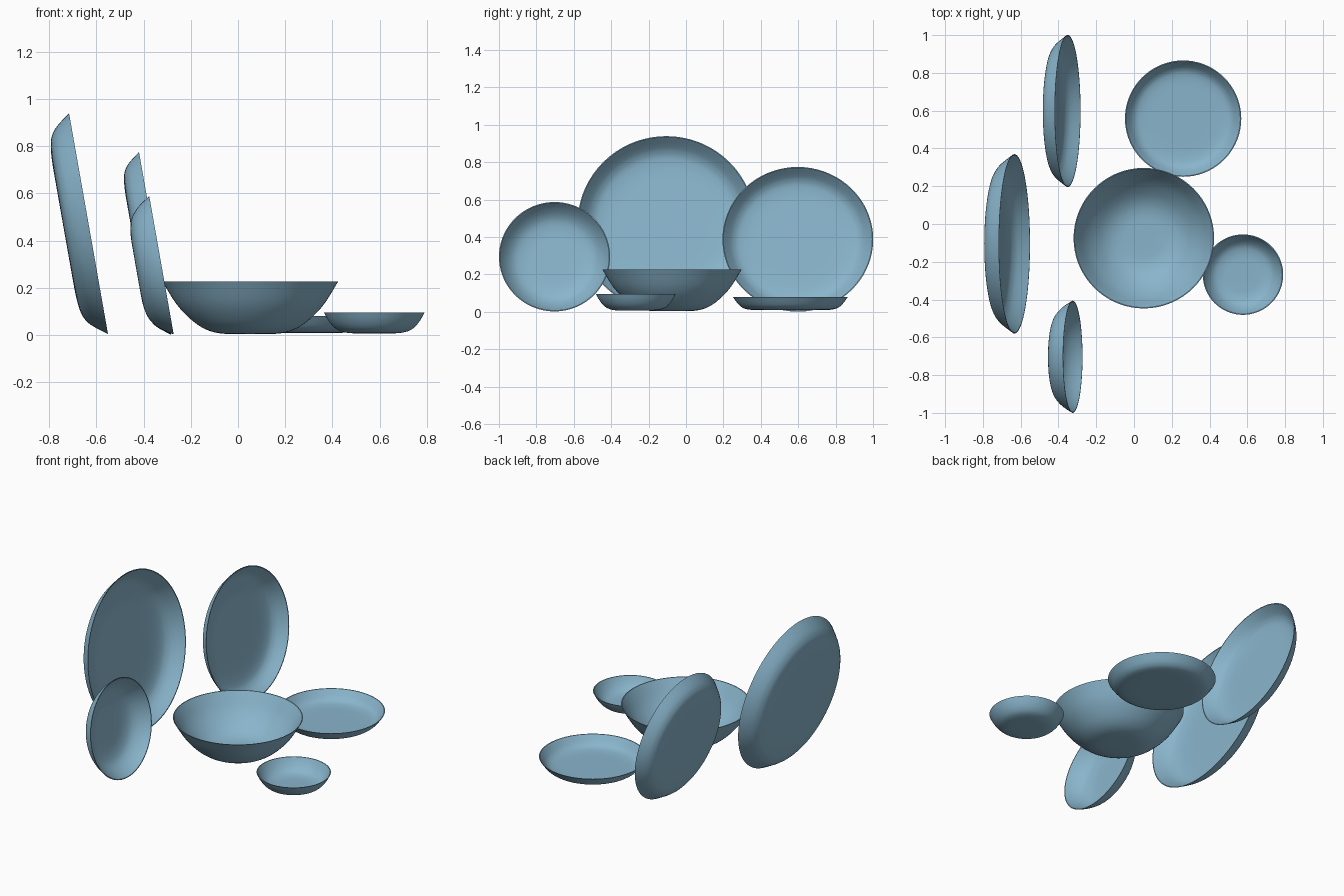
import bpy, bmesh, math
from mathutils import Vector, Matrix

cube = bpy.data.objects.get("Cube")
if cube:
    bpy.data.objects.remove(cube)

# One glazed blue for every dish
glaze = bpy.data.materials.new("blue_glaze")
glaze.use_nodes = True
colour = (0.25, 0.46, 0.60, 1)
glaze.diffuse_color = colour
glaze.node_tree.nodes["Principled BSDF"].inputs["Base Color"].default_value = colour

# Outer half profiles as (radius, height) fractions, from foot to rim
PLATE = [(0, 0), (0.3, 0), (0.62, 0.01), (0.78, 0.1), (0.86, 0.27), (0.92, 0.53), (1, 1)]
DISH = [(0, 0), (0.3, 0), (0.52, 0.02), (0.7, 0.13), (0.82, 0.34), (0.92, 0.65), (1, 1)]
BOWL = [(0, 0), (0.2, 0), (0.37, 0.02), (0.52, 0.1), (0.67, 0.27), (0.84, 0.57), (1, 1)]
WALL = 0.005
SEGMENTS = 72


def smooth_curve(points, steps=4):
    """Catmull-Rom curve through the profile points."""
    p = [Vector(q) for q in points]
    p = [p[0]] + p + [2 * p[-1] - p[-2]]
    curve = []
    for a, b, c, d in zip(p, p[1:], p[2:], p[3:]):
        for i in range(steps):
            t = i / steps
            curve.append(0.5 * (2 * b + (c - a) * t + (2 * a - 5 * b + 4 * c - d) * t ** 2
                                + (3 * b - a - 3 * c + d) * t ** 3))
    return curve + [p[-2]]


def make_dish(name, profile, radius, depth, rim_centre, tilt=0.0, stretch=1.0):
    """Lathe a thin-walled dish, then place it by the centre of its rim."""
    curve = smooth_curve(profile)
    outer = [(q.x * radius, max(q.y, 0) * depth) for q in curve]
    inner = [(q.x * (radius - WALL), WALL + max(q.y, 0) * (depth - WALL)) for q in curve]
    bm = bmesh.new()
    verts = [bm.verts.new((r, 0, h - depth)) for r, h in outer + inner[::-1]]
    edges = [bm.edges.new(pair) for pair in zip(verts, verts[1:])]
    bmesh.ops.spin(bm, geom=verts + edges, cent=(0, 0, 0), axis=(0, 0, 1),
                   angle=math.tau, steps=SEGMENTS)
    bmesh.ops.remove_doubles(bm, verts=bm.verts, dist=0.0001)
    bmesh.ops.recalc_face_normals(bm, faces=bm.faces)
    place = (Matrix.Translation(rim_centre) @ Matrix.Rotation(math.radians(tilt), 4, 'Y')
             @ Matrix.Diagonal((stretch, 1, 1, 1)))
    bm.transform(place)
    mesh = bpy.data.meshes.new(name)
    bm.to_mesh(mesh)
    bm.free()
    mesh.materials.append(glaze)
    obj = bpy.data.objects.new(name, mesh)
    bpy.context.collection.objects.link(obj)
    bpy.ops.object.select_all(action='DESELECT')
    obj.select_set(True)
    bpy.context.view_layer.objects.active = obj
    bpy.ops.object.shade_smooth_by_angle(angle=math.radians(40))


# Dishes lying flat
make_dish("serving_bowl", BOWL, 0.372, 0.222, (0.052, -0.075, 0.226))
make_dish("flat_plate", PLATE, 0.308, 0.072, (0.26, 0.558, 0.081))
make_dish("small_dish", DISH, 0.213, 0.088, (0.577, -0.268, 0.095))

# Dishes standing on edge, leaning back
make_dish("large_standing_plate", PLATE, 0.475, 0.107, (-0.633, -0.105, 0.472), 80)
make_dish("back_standing_plate", PLATE, 0.403, 0.088, (-0.351, 0.598, 0.388), 80, 0.975)
make_dish("front_standing_dish", DISH, 0.297, 0.108, (-0.324, -0.703, 0.295), 80)
